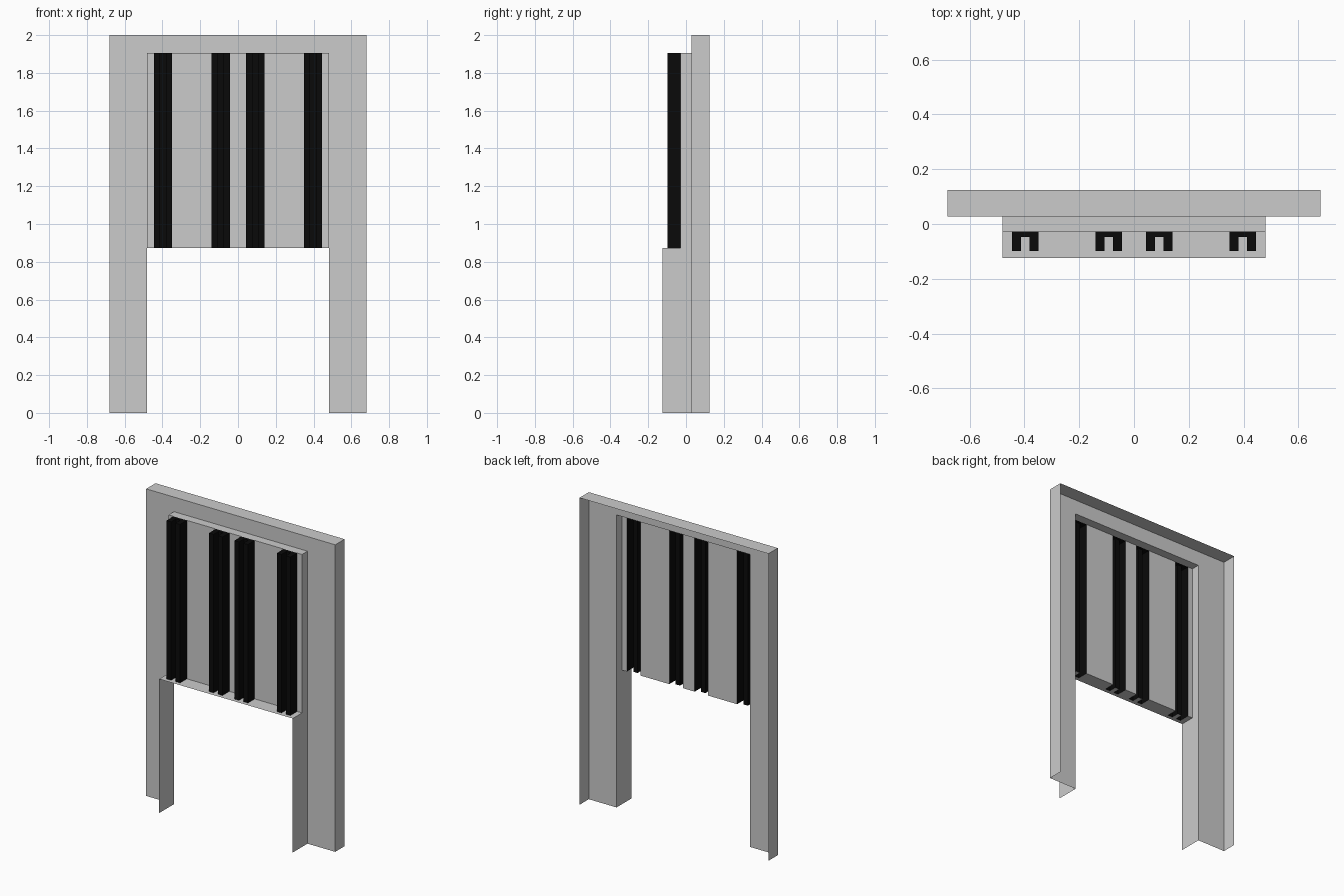
import bpy, bmesh

if "Cube" in bpy.data.objects:
    bpy.data.objects.remove(bpy.data.objects["Cube"])

# key planes
OUT, INN = 0.681, 0.481                  # outer and inner half widths
BACK, FACE, PANEL, LIP = 0.124, 0.028, -0.028, -0.124
SHELF, HEAD, TOP = 0.873, 1.905, 2.0
COL_F, COL_M, WALL = -0.098, -0.047, 0.033
SPANS = [(-0.446, -0.349), (-0.14, -0.043), (0.043, 0.14), (0.349, 0.446)]

black = bpy.data.materials.new("black")
black.diffuse_color = (0.003, 0.003, 0.003, 1)
black.use_nodes = True
black.node_tree.nodes["Principled BSDF"].inputs["Base Color"].default_value = black.diffuse_color


def sheet(name, faces, mat=None):
    """One open sheet object from a few polygons."""
    bm = bmesh.new()
    for pts in faces:
        bm.faces.new([bm.verts.new(p) for p in pts])
    bmesh.ops.remove_doubles(bm, verts=bm.verts, dist=1e-5)
    me = bpy.data.meshes.new(name)
    bm.to_mesh(me)
    bm.free()
    ob = bpy.data.objects.new(name, me)
    bpy.context.collection.objects.link(ob)
    if mat:
        me.materials.append(mat)
    return ob


def ribbon(path, z0, z1):
    """Vertical walls along an xy path."""
    return [[(*p, z0), (*q, z0), (*q, z1), (*p, z1)] for p, q in zip(path, path[1:])]


def flat(path, z):
    return [(x, y, z) for x, y in path]


def channel(a, b):
    """U section open to the front, starting and ending on the panel."""
    return [(a, PANEL), (a, COL_F), (a + WALL, COL_F), (a + WALL, COL_M),
            (b - WALL, COL_M), (b - WALL, COL_F), (b, COL_F), (b, PANEL)]


# surround: front face with opening, outer sides and top, open at the back
front = [(-OUT, 0), (-INN, 0), (-INN, HEAD), (INN, HEAD), (INN, 0),
         (OUT, 0), (OUT, TOP), (-OUT, TOP)]
sheet("surround", [
    [(x, FACE, z) for x, z in front],
    flat([(-OUT, FACE), (OUT, FACE), (OUT, BACK), (-OUT, BACK)], TOP),
    *ribbon([(-OUT, BACK), (-OUT, FACE)], 0, TOP),
    *ribbon([(OUT, FACE), (OUT, BACK)], 0, TOP)])

# opening returns: shallow above the shelf, deep below it
sheet("upper_returns", [
    flat([(-INN, PANEL), (INN, PANEL), (INN, FACE), (-INN, FACE)], HEAD),
    *ribbon([(-INN, FACE), (-INN, PANEL)], SHELF, HEAD),
    *ribbon([(INN, PANEL), (INN, FACE)], SHELF, HEAD)])
sheet("lower_returns", [
    *ribbon([(-INN, FACE), (-INN, LIP)], 0, SHELF),
    *ribbon([(INN, LIP), (INN, FACE)], 0, SHELF)])

# back panel strips between the columns
edges = [-INN] + [x for s in SPANS for x in s] + [INN]
sheet("panel", [f for a, b in zip(edges[::2], edges[1::2])
                for f in ribbon([(a, PANEL), (b, PANEL)], SHELF, HEAD)])

# shelf notched around the hollow columns
notches = [p for s in reversed(SPANS) for p in reversed(channel(*s))]
sheet("shelf", [flat([(-INN, LIP), (INN, LIP), (INN, PANEL)] + notches
                     + [(-INN, PANEL)], SHELF)])

# columns: capped at the top, hollow at the back and bottom
for i, s in enumerate(SPANS):
    u = channel(*s)
    sheet(f"column_{i + 1}", ribbon(u, SHELF, HEAD) + [flat(u, HEAD)], black)
